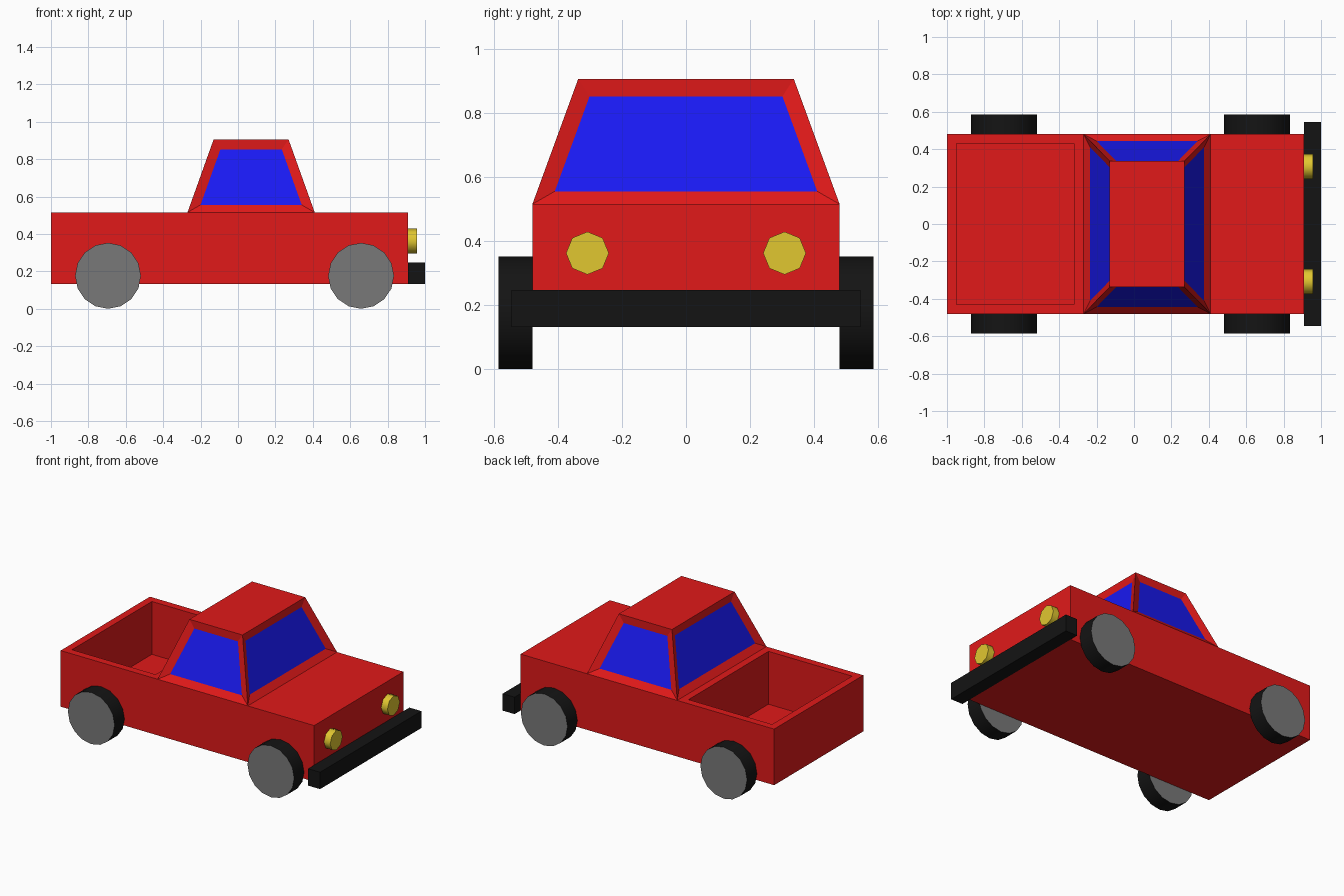
import bpy, bmesh
from math import radians
from mathutils import Matrix, Vector

if "Cube" in bpy.data.objects:
    bpy.data.objects.remove(bpy.data.objects["Cube"])


def material(name, r, g, b):
    m = bpy.data.materials.new(name)
    m.diffuse_color = (r, g, b, 1)
    m.use_nodes = True
    m.node_tree.nodes["Principled BSDF"].inputs["Base Color"].default_value = m.diffuse_color
    return m


RED = material("red_paint", 0.75, 0.01, 0.01)
BLUE = material("blue_glass", 0.01, 0.01, 0.9)
YELLOW = material("yellow_lamp", 0.75, 0.57, 0.03)
BLACK = material("black_rubber", 0.007, 0.007, 0.007)
GREY = material("grey_hub", 0.19, 0.19, 0.19)


def finish(name, bm, *mats):
    bmesh.ops.recalc_face_normals(bm, faces=bm.faces)
    me = bpy.data.meshes.new(name)
    bm.to_mesh(me)
    bm.free()
    for m in mats:
        me.materials.append(m)
    ob = bpy.data.objects.new(name, me)
    bpy.context.collection.objects.link(ob)
    return ob


def box(lo, hi):
    bm = bmesh.new()
    lo, hi = Vector(lo), Vector(hi)
    mat = Matrix.Translation((lo + hi) / 2) @ Matrix.Diagonal((*(hi - lo), 1))
    bmesh.ops.create_cube(bm, size=1, matrix=mat)
    return bm


def disc(name, sides, radius, depth, centre, rotation, *mats):
    """Short cylinder with smooth rim (slot 0) and flat caps (last slot)."""
    bm = bmesh.new()
    bmesh.ops.create_cone(bm, cap_ends=True, segments=sides, radius1=radius,
                          radius2=radius, depth=depth,
                          matrix=Matrix.Translation(centre) @ rotation)
    for f in bm.faces:
        f.smooth = len(f.verts) == 4
        f.material_index = 0 if f.smooth else len(mats) - 1
    return finish(name, bm, *mats)


# Body: box cut into bed, cab and bonnet sections
bm = box((-1, -0.48, 0.133), (0.91, 0.48, 0.515))
for x in (-0.27, 0.41):
    bmesh.ops.bisect_plane(bm, geom=bm.verts[:] + bm.edges[:] + bm.faces[:],
                           plane_co=(x, 0, 0), plane_no=(1, 0, 0))
bm.normal_update()
tops = sorted((f for f in bm.faces if f.normal.z > 0.9),
              key=lambda f: f.calc_center_median().x)
bed, cab = tops[0], tops[1]

# Cargo bed: inset and sunk floor
bmesh.ops.inset_individual(bm, faces=[bed], thickness=0.05, use_even_offset=True)
floor = bmesh.ops.extrude_discrete_faces(bm, faces=[bed])["faces"][0]
for v in floor.verts:
    v.co.z = 0.155

# Cab: raised and tapered roof
roof = bmesh.ops.extrude_discrete_faces(bm, faces=[cab])["faces"][0]
for v in roof.verts:
    v.co = (0.27 if v.co.x > 0 else -0.13, 0.337 if v.co.y > 0 else -0.337, 0.906)

# Windows: recessed panes on the four sloping sides
bm.normal_update()
panes = [f for e in roof.edges for f in e.link_faces if f is not roof]
bmesh.ops.inset_individual(bm, faces=panes, thickness=0.05, depth=-0.02,
                           use_even_offset=True)
for f in panes:
    f.material_index = 1
finish("truck_body", bm, RED, BLUE)

# Front bumper
finish("front_bumper", box((0.91, -0.545, 0.131), (1, 0.545, 0.246)), BLACK)

# Wheels and headlights, on both sides
for side, s in (("right", -1), ("left", 1)):
    for end, x in (("rear", -0.695), ("front", 0.658)):
        disc(f"{end}_{side}_wheel", 16, 0.176, 0.107, (x, s * 0.533, 0.176),
             Matrix.Rotation(radians(90), 4, 'X'), BLACK, GREY)
    disc(f"{side}_headlight", 8, 0.067, 0.047, (0.9335, s * 0.308, 0.362),
         Matrix.Rotation(radians(90), 4, 'Y'), YELLOW)
